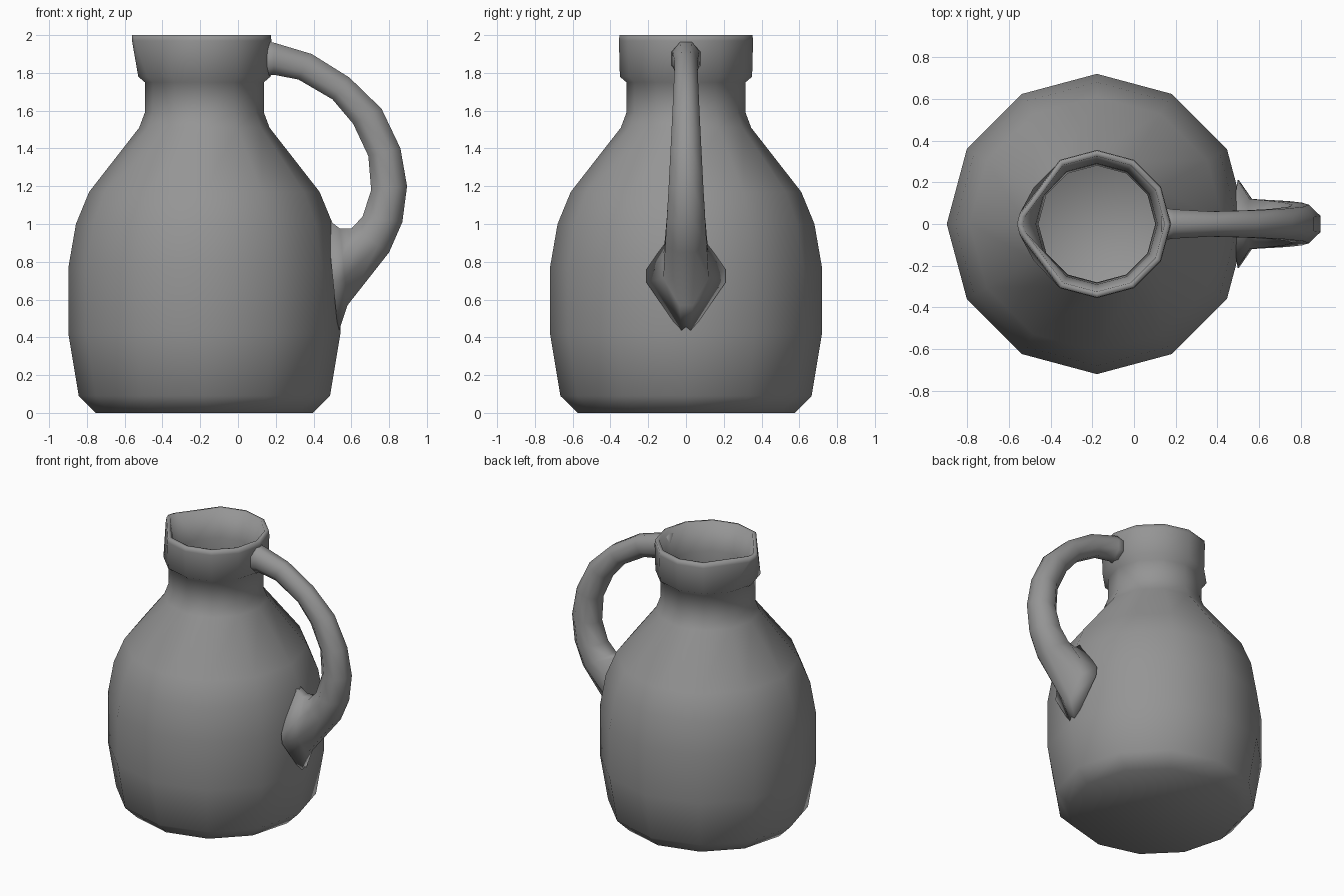
import bpy, bmesh, math
from mathutils import Vector

cube = bpy.data.objects.get("Cube")
if cube:
    bpy.data.objects.remove(cube, do_unlink=True)

AXIS_X = -0.178
SIDES = 12

clay = bpy.data.materials.new("grey clay")
clay.use_nodes = True
GREY = (0.3, 0.3, 0.3, 1)
clay.diffuse_color = GREY
clay.node_tree.nodes["Principled BSDF"].inputs["Base Color"].default_value = GREY


def skin(name, rings):
    """Bridge a list of equal point loops, cap both ends and shade smooth."""
    bm = bmesh.new()
    loops = [[bm.verts.new(p) for p in ring] for ring in rings]
    for a, b in zip(loops, loops[1:]):
        n = len(a)
        for i in range(n):
            j = (i + 1) % n
            bm.faces.new((a[i], a[j], b[j], b[i]))
    bm.faces.new(list(reversed(loops[0])))
    bm.faces.new(loops[-1])
    bmesh.ops.recalc_face_normals(bm, faces=bm.faces)
    for f in bm.faces:
        f.smooth = True
    mesh = bpy.data.meshes.new(name)
    bm.to_mesh(mesh)
    bm.free()
    mesh.materials.append(clay)
    obj = bpy.data.objects.new(name, mesh)
    bpy.context.collection.objects.link(obj)
    return obj


def jug_ring(r, z, spout):
    """Twelve-sided ring whose left corners are drawn out into a spout."""
    ring = []
    for k in range(SIDES):
        a = math.tau * k / SIDES
        p = Vector((r * math.cos(a), r * math.sin(a), z))
        side = k - SIDES // 2
        if abs(side) <= 1:
            tip = Vector((-1.09 + 0.03 * abs(side), -0.11 * side, 0)) * r
            tip.z = z
            p = p.lerp(tip, spout)
        p.x += AXIS_X
        ring.append(p)
    return ring


# Jug: outer wall, flared rim, then the hollow inside (radius, height, spout)
profile = [
    (0.575, 0, 0), (0.665, 0.09, 0), (0.72, 0.42, 0), (0.72, 0.77, 0),
    (0.68, 1.0, 0), (0.61, 1.17, 0), (0.345, 1.51, 0), (0.315, 1.59, 0),
    (0.315, 1.75, 0), (0.35, 1.78, 0), (0.355, 1.97, 0.88), (0.352, 2.0, 1),
    (0.325, 2.0, 1), (0.29, 1.8, 0.1), (0.28, 1.6, 0), (0.31, 1.5, 0),
    (0.56, 1.17, 0), (0.66, 0.77, 0), (0.66, 0.42, 0), (0.6, 0.12, 0),
]
skin("jug_body", [jug_ring(*row) for row in profile])


def handle_ring(outer, inner, half_width, power=1):
    """Octagon between an outer and inner point; a higher power gives a diamond."""
    o, i = (Vector((p[0], 0, p[1])) for p in (outer, inner))
    mid, arm = (o + i) / 2, (o - i) / 2
    ring = []
    for k in range(8):
        a = math.tau * (k + 0.5) / 8
        c, s = (math.copysign(abs(v / math.cos(math.pi / 8)) ** power, v)
                for v in (math.cos(a), math.sin(a)))
        ring.append(mid + arm * c + Vector((0, half_width * s, 0)))
    return ring


# Handle: arched from the rim, flaring where it meets the belly
stations = [
    ((0.13, 1.97), (0.13, 1.78), 0.08), ((0.19, 1.96), (0.19, 1.79), 0.07),
    ((0.39, 1.9), (0.32, 1.765), 0.06), ((0.59, 1.775), (0.5, 1.66), 0.065),
    ((0.76, 1.61), (0.61, 1.53), 0.072), ((0.86, 1.4), (0.69, 1.36), 0.082),
    ((0.895, 1.2), (0.705, 1.18), 0.092), ((0.87, 1.01), (0.66, 1.04), 0.102),
    ((0.8, 0.85), (0.6, 0.975), 0.11), ((0.58, 0.57), (0.54, 0.975), 0.12, 1.4),
    ((0.53, 0.42), (0.47, 1.03), 0.21, 2.5),
]
skin("handle", [handle_ring(*row) for row in stations])
